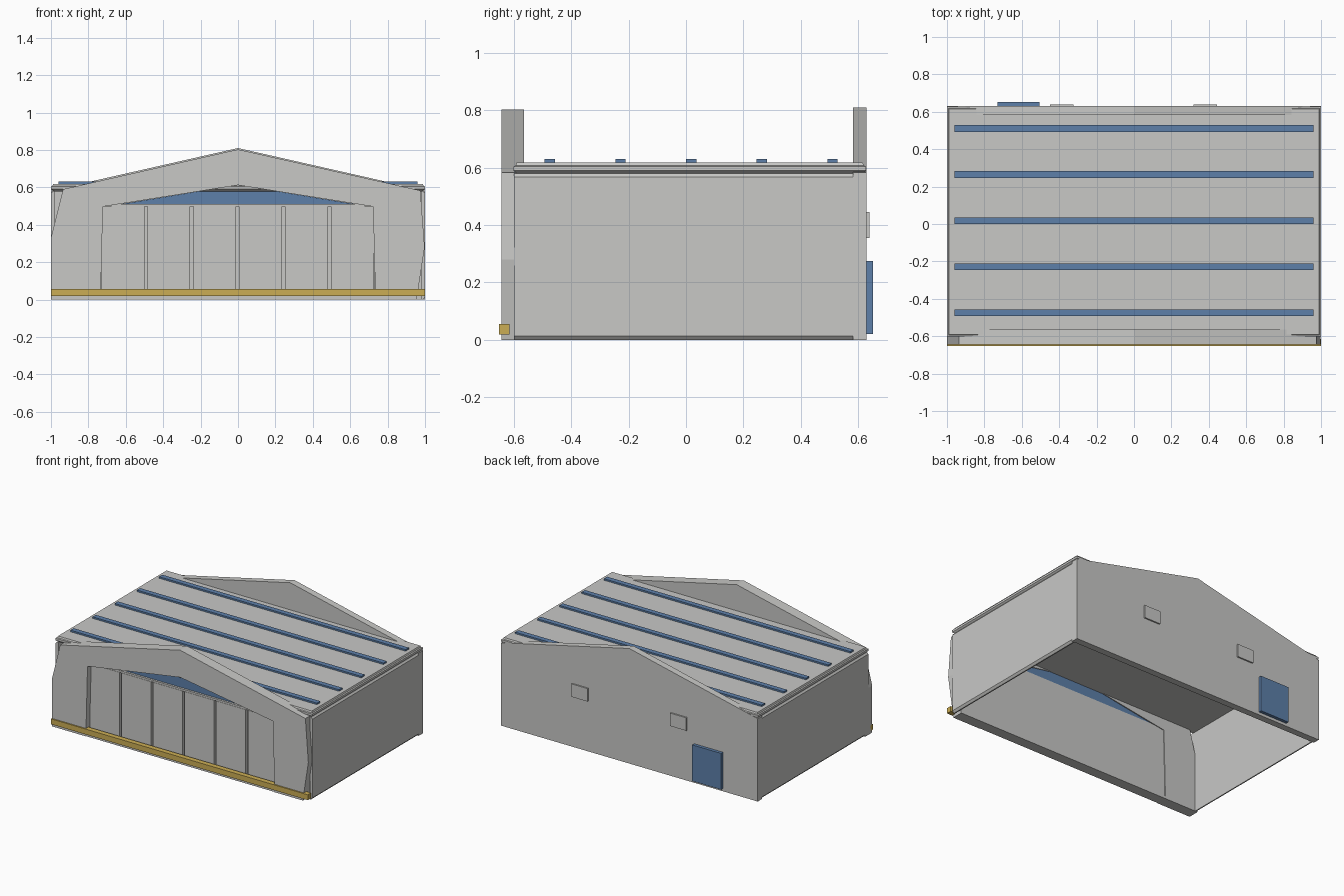
import bpy, bmesh

if "Cube" in bpy.data.objects:
    bpy.data.objects.remove(bpy.data.objects["Cube"])


def material(name, rgb):
    m = bpy.data.materials.new(name)
    m.diffuse_color = (*rgb, 1)
    m.use_nodes = True
    m.node_tree.nodes["Principled BSDF"].inputs["Base Color"].default_value = m.diffuse_color
    return m


GREY = material("light_grey", (0.58, 0.58, 0.565))
BLUE = material("steel_blue", (0.11, 0.215, 0.40))
YELLOW = material("ochre_yellow", (0.60, 0.42, 0.09))


def finish(name, bm, mat):
    bmesh.ops.recalc_face_normals(bm, faces=bm.faces[:])
    me = bpy.data.meshes.new(name)
    bm.to_mesh(me)
    bm.free()
    me.materials.append(mat)
    ob = bpy.data.objects.new(name, me)
    bpy.context.collection.objects.link(ob)
    return ob


def extrude_profile(name, pts, y0, y1, mat):
    """Extrude an x-z outline along y."""
    bm = bmesh.new()
    face = bm.faces.new([bm.verts.new((x, y0, z)) for x, z in pts])
    ext = bmesh.ops.extrude_face_region(bm, geom=[face])
    for v in ext["geom"]:
        if isinstance(v, bmesh.types.BMVert):
            v.co.y = y1
    return finish(name, bm, mat)


def box(name, x0, x1, y0, y1, z0, z1, mat):
    return extrude_profile(name, [(x0, z0), (x1, z0), (x1, z1), (x0, z1)], y0, y1, mat)


def chamfered_slab(name, x, y0, y1, rings, mat):
    """Stack rectangles of (z, inset) into a slab with sloped edges."""
    bm = bmesh.new()
    loops = []
    for z, i in rings:
        corners = [(-x + i, y0 + i), (x - i, y0 + i), (x - i, y1 - i), (-x + i, y1 - i)]
        loops.append([bm.verts.new((a, b, z)) for a, b in corners])
    for lo, hi in zip(loops, loops[1:]):
        for k in range(4):
            n = (k + 1) % 4
            bm.faces.new((lo[k], lo[n], hi[n], hi[k]))
    bm.faces.new(loops[0])
    bm.faces.new(loops[-1])
    return finish(name, bm, mat)


# Front wall: gable arch around the hangar opening
extrude_profile("front_wall", [
    (-1, 0), (-1, 0.33), (-0.935, 0.59), (0, 0.803), (0.975, 0.583), (0.998, 0.28),
    (0.955, 0.0), (0.735, 0), (0.722, 0.497), (0, 0.612), (-0.722, 0.497), (-0.735, 0)],
    -0.643, -0.565, GREY)

# Back wall: plain gable
extrude_profile("back_wall", [(-1, 0), (1, 0), (1, 0.583), (0, 0.81), (-1, 0.583)],
                0.582, 0.63, GREY)

# Side walls with sloped lower and upper edges
for s, side in ((-1, "left"), (1, "right")):
    extrude_profile(side + "_wall", [
        (s * 0.98, 0), (s * 0.988, 0), (s, 0.014), (s, 0.568),
        (s * 0.99, 0.58), (s * 0.98, 0.58)], -0.6, 0.582, GREY)

# Flat roof with chamfered rim, and its rim ledge
chamfered_slab("roof", 1.0, -0.602, 0.628,
               [(0.578, 0.015), (0.59, 0), (0.605, 0), (0.608, 0.008), (0.619, 0.012)], GREY)

# Blue strips across the roof
for n in range(5):
    y = -0.475 + n * 0.2465
    box(f"roof_strip_{n + 1}", -0.96, 0.96, y - 0.018, y + 0.018, 0.612, 0.63, BLUE)

# Sliding door: six panels on a backing plate
box("door_backing", -0.73, 0.73, -0.58, -0.57, 0.01, 0.505, GREY)
for n in range(6):
    x = -0.73 + n * 0.2455
    box(f"door_panel_{n + 1}", x, x + 0.229, -0.602, -0.578, 0.015, 0.497, GREY)
box("door_head", -0.68, 0.68, -0.6, -0.57, 0.497, 0.51, GREY)
box("threshold", -0.735, 0.735, -0.64, -0.565, 0, 0.02, GREY)

# Window in the gable over the door
extrude_profile("gable_window", [
    (-0.64, 0.508), (0.64, 0.508), (0.15, 0.588), (-0.15, 0.588)], -0.585, -0.57, BLUE)

# Yellow bar along the front
box("front_bar", -1, 1, -0.652, -0.616, 0.018, 0.056, YELLOW)

# Back door and small back windows
box("back_door", -0.73, -0.505, 0.625, 0.652, 0.02, 0.275, BLUE)
for n, x in enumerate((-0.387, 0.382)):
    box(f"back_window_{n + 1}", x - 0.063, x + 0.063, 0.625, 0.64, 0.355, 0.446, GREY)
